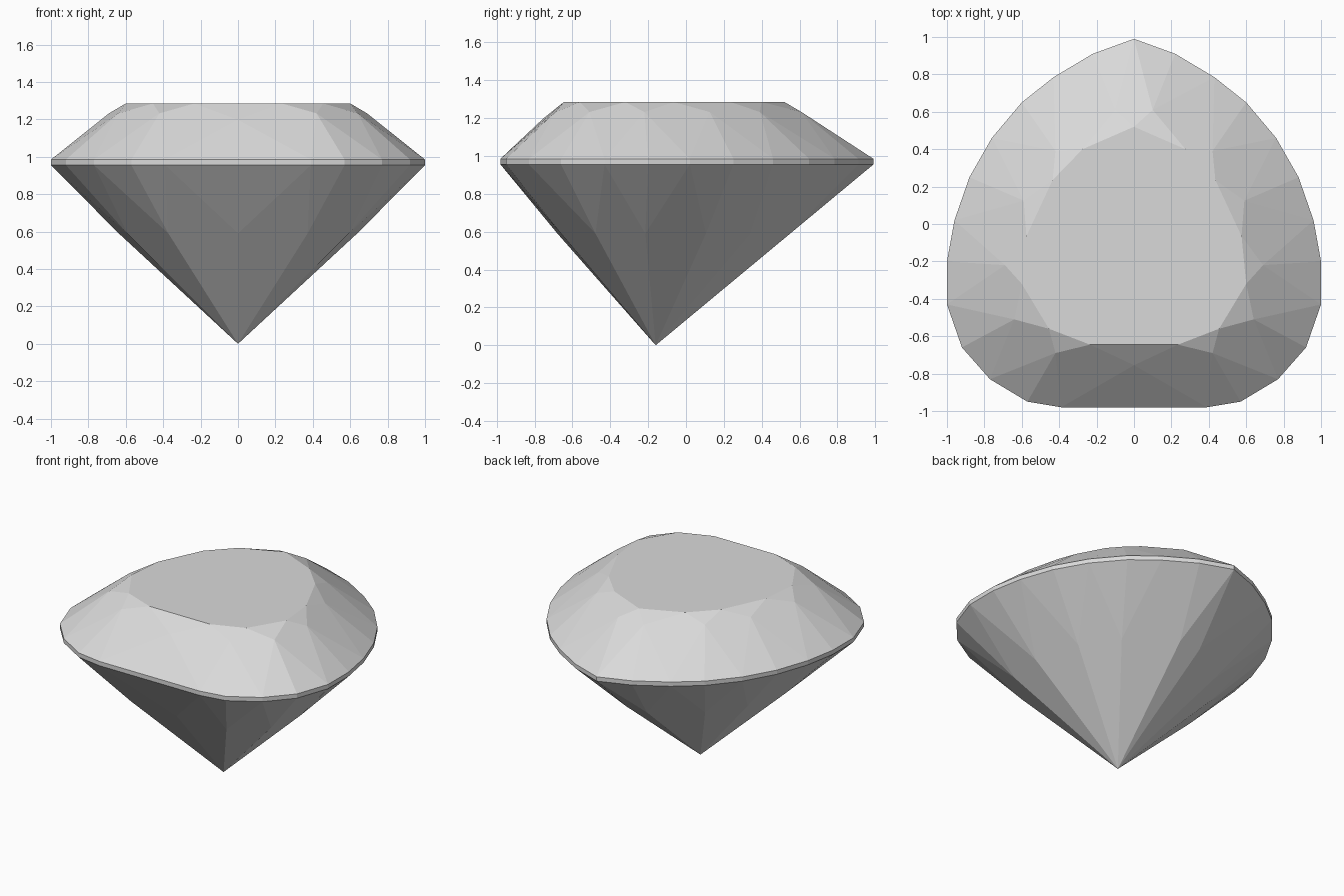
import bpy
import bmesh
from mathutils import Vector
from mathutils.geometry import intersect_line_line

cube = bpy.data.objects.get("Cube")
if cube:
    bpy.data.objects.remove(cube, do_unlink=True)

TABLE_Z, GIRDLE_TOP, GIRDLE_LOW, BREAK_Z = 1.285, 0.985, 0.955, 0.59
CULET = Vector((0, -0.16, 0))

# Half outlines (+x side), running from the back point to the flat front
table_half = [(0, .52), (.275, .40), (.435, .235), (.575, -.065),
              (.60, -.32), (.455, -.56), (.235, -.645)]
star_half = [(.10, .61), (.42, .39), (.59, .125), (.69, -.22),
             (.64, -.51), (.42, -.69), (0, -.755)]
girdle_half = [(0, .99), (.22, .91), (.43, .785), (.60, .65), (.76, .46),
               (.88, .25), (.96, .02), (1, -.20), (1, -.43), (.92, -.66),
               (.77, -.83), (.57, -.95), (.39, -.98), (0, -.98)]


def mirrored(half):
    """Close a half outline by mirroring it across x = 0."""
    return half + [(-x, y) for x, y in reversed(half) if x > 0]


def ring(points, z):
    return [Vector((x, y, z)) for x, y in points]


table = ring(mirrored(table_half), TABLE_Z)
stars = ring(mirrored(star_half), 1.232)
stars[len(star_half) - 1].z = 1.197
upper = ring(mirrored(girdle_half), GIRDLE_TOP)
lower = ring(mirrored(girdle_half), GIRDLE_LOW)
n, m = len(table), len(upper)


# Pavilion break points: where neighbouring main facets meet at BREAK_Z
def main_line(i):
    j = 2 * i % m
    p = CULET.lerp(lower[j], BREAK_Z / GIRDLE_LOW)
    return p, p + lower[(j + 1) % m] - lower[j - 1]


breaks = [intersect_line_line(*main_line(i), *main_line(i + 1))[0] for i in range(n)]

bm = bmesh.new()
table, stars, upper, lower, breaks = (
    [bm.verts.new(p) for p in pts] for pts in (table, stars, upper, lower, breaks))
culet = bm.verts.new(CULET)

bm.faces.new(table)
for i in range(n):
    a, b, c = 2 * i, 2 * i + 1, (2 * i + 2) % m
    nxt = (i + 1) % n
    # Crown: star facet, kite facet and two upper girdle facets
    bm.faces.new((table[i], stars[i], table[nxt]))
    bm.faces.new((table[i], stars[i - 1], upper[a], stars[i]))
    bm.faces.new((stars[i], upper[a], upper[b]))
    bm.faces.new((stars[i], upper[b], upper[c]))
    # Girdle band
    for s, t in ((a, b), (b, c)):
        bm.faces.new((upper[s], lower[s], lower[t], upper[t]))
    # Pavilion: two lower girdle facets and one main facet
    bm.faces.new((breaks[i], lower[b], lower[a]))
    bm.faces.new((breaks[i], lower[c], lower[b]))
    bm.faces.new((culet, breaks[i], lower[a], breaks[i - 1]))

bmesh.ops.recalc_face_normals(bm, faces=bm.faces[:])
mesh = bpy.data.meshes.new("cut_gem")
bm.to_mesh(mesh)
bm.free()
gem = bpy.data.objects.new("cut_gem", mesh)
bpy.context.collection.objects.link(gem)

# Plain pale grey stone
stone = bpy.data.materials.new("pale_grey")
stone.use_nodes = True
stone.diffuse_color = (0.7, 0.7, 0.7, 1)
bsdf = next(k for k in stone.node_tree.nodes if k.type == 'BSDF_PRINCIPLED')
bsdf.inputs["Base Color"].default_value = (0.7, 0.7, 0.7, 1)
mesh.materials.append(stone)
